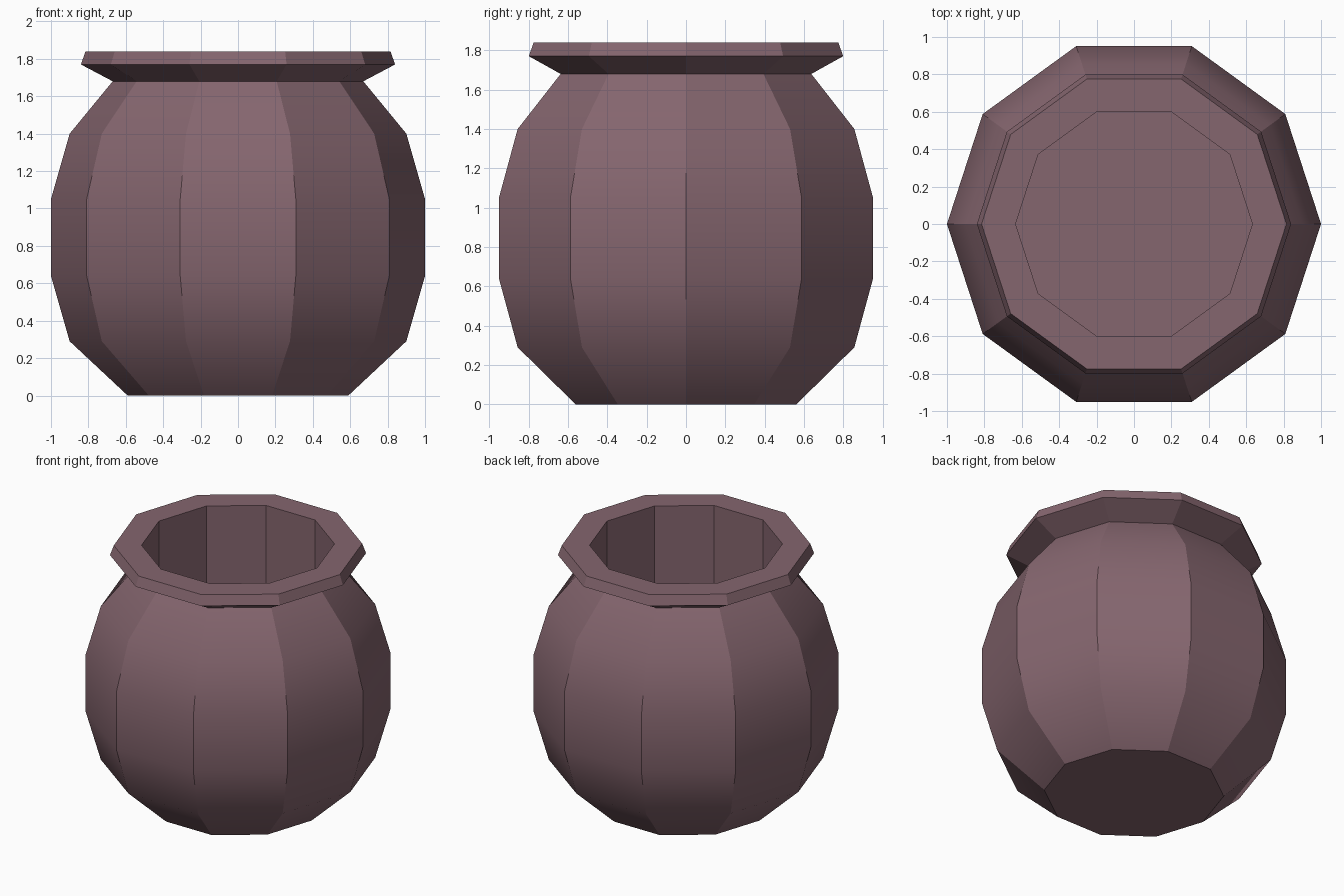
import bpy, bmesh, math

if "Cube" in bpy.data.objects:
    bpy.data.objects.remove(bpy.data.objects["Cube"])

SIDES = 10
# Profile (radius, height): outside bottom to rim, then down the inside to the floor
PROFILE = [(0.59, 0.0), (0.90, 0.29), (1.0, 0.64), (1.0, 1.05), (0.90, 1.40),
           (0.67, 1.68), (0.84, 1.77), (0.815, 1.84), (0.633, 1.84), (0.633, 0.2)]
SOFT_RINGS = {1, 2, 3, 4}  # rings on the belly that shade smoothly

clay = bpy.data.materials.new("dusky mauve clay")
clay.diffuse_color = (0.235, 0.132, 0.158, 1)
clay.use_nodes = True
clay.node_tree.nodes["Principled BSDF"].inputs["Base Color"].default_value = clay.diffuse_color

# Pot: ten-sided lathe of the profile
bm = bmesh.new()
rings = []
for r, z in PROFILE:
    rings.append([bm.verts.new((r * math.cos(2 * math.pi * i / SIDES),
                                r * math.sin(2 * math.pi * i / SIDES), z))
                  for i in range(SIDES)])
for a, b in zip(rings, rings[1:]):
    for i in range(SIDES):
        j = (i + 1) % SIDES
        bm.faces.new((a[i], a[j], b[j], b[i]))
# Underside and inner floor
bm.faces.new(rings[0][::-1])
bm.faces.new(rings[-1])

# Crisp column and rim edges, soft curve up each belly panel
for f in bm.faces:
    f.smooth = True
for e in bm.edges:
    e.smooth = False
for k in SOFT_RINGS:
    for i in range(SIDES):
        bm.edges.get((rings[k][i], rings[k][(i + 1) % SIDES])).smooth = True

mesh = bpy.data.meshes.new("pot")
bm.to_mesh(mesh)
bm.free()
mesh.materials.append(clay)
pot = bpy.data.objects.new("pot", mesh)
bpy.context.collection.objects.link(pot)
